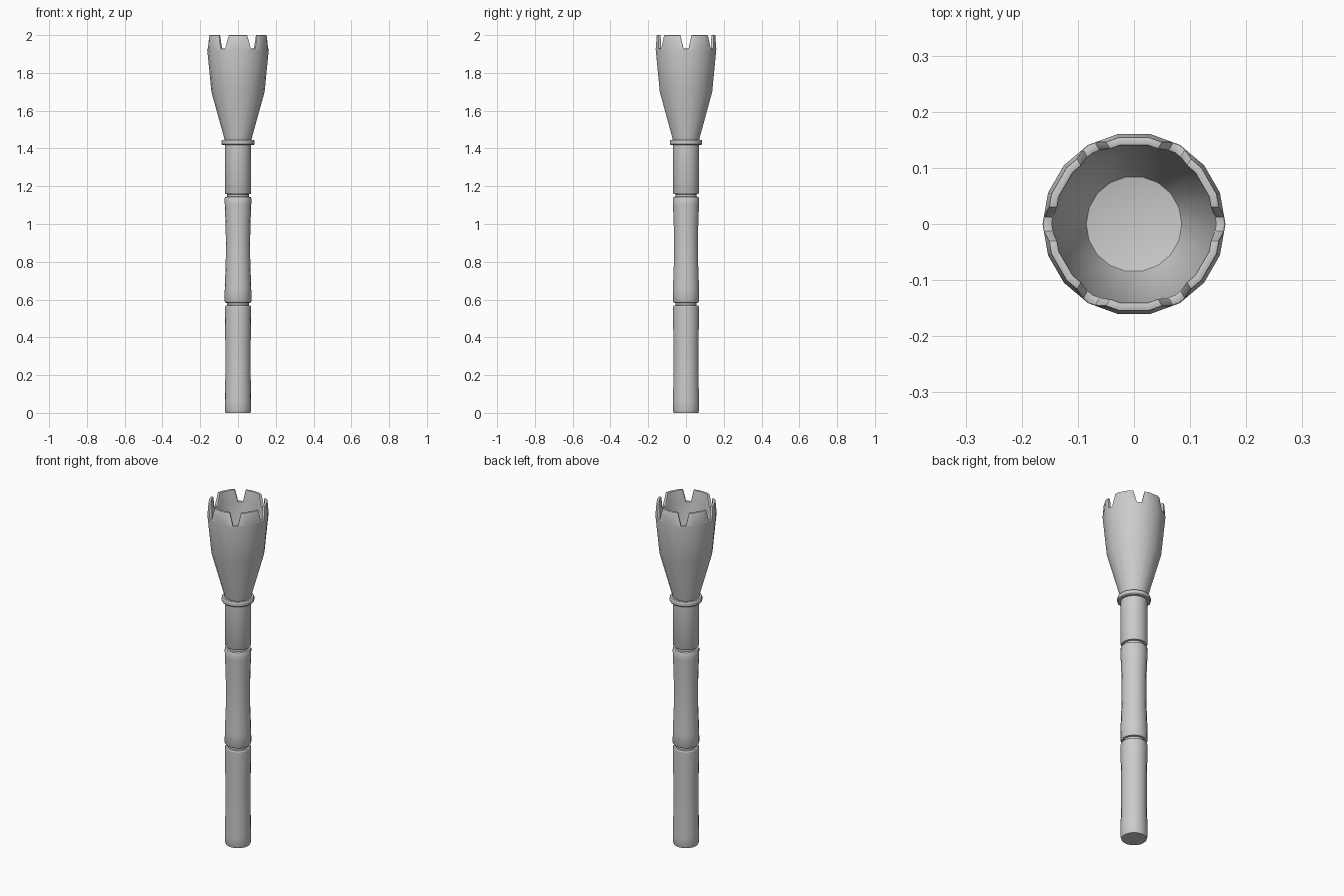
import bpy, bmesh
from math import cos, sin, pi, radians

if "Cube" in bpy.data.objects:
    bpy.data.objects.remove(bpy.data.objects["Cube"])

SIDES = 18


def finish(name, bm):
    bmesh.ops.recalc_face_normals(bm, faces=bm.faces)
    me = bpy.data.meshes.new(name)
    bm.to_mesh(me)
    bm.free()
    ob = bpy.data.objects.new(name, me)
    bpy.context.collection.objects.link(ob)
    return ob


def smooth(ob, angle=32):
    bpy.ops.object.select_all(action='DESELECT')
    ob.select_set(True)
    bpy.context.view_layer.objects.active = ob
    bpy.ops.object.shade_smooth_by_angle(angle=radians(angle))


def lathe(name, profile):
    """Revolve (radius, z) points and cap both ends."""
    bm = bmesh.new()
    rings = [[bm.verts.new((r * cos(2 * pi * i / SIDES), r * sin(2 * pi * i / SIDES), z))
              for i in range(SIDES)] for r, z in profile]
    for a, b in zip(rings, rings[1:]):
        for i in range(SIDES):
            j = (i + 1) % SIDES
            bm.faces.new((a[i], a[j], b[j], b[i]))
    bm.faces.new(rings[0])
    bm.faces.new(rings[-1])
    return finish(name, bm)


# Handle: three slightly waisted grips separated by grooves
handle = lathe("handle", [
    (0.066, 0), (0.070, 0.012), (0.070, 0.06), (0.067, 0.20), (0.067, 0.36), (0.070, 0.52),
    (0.070, 0.562), (0.066, 0.568), (0.057, 0.570), (0.057, 0.582), (0.067, 0.584),
    (0.071, 0.592), (0.070, 0.66), (0.065, 0.80), (0.064, 0.90), (0.066, 1.00),
    (0.070, 1.10), (0.071, 1.136), (0.067, 1.143), (0.057, 1.145), (0.057, 1.157),
    (0.067, 1.159), (0.070, 1.165), (0.070, 1.43)])
smooth(handle)

# Collar ring under the cup
collar = lathe("collar", [
    (0.066, 1.418), (0.083, 1.418), (0.087, 1.423), (0.087, 1.440),
    (0.083, 1.446), (0.066, 1.446)])
smooth(collar)

# Hollow cup
cup = lathe("cup", [
    (0.071, 1.44), (0.073, 1.455), (0.141, 1.70), (0.163, 1.925), (0.157, 2.0),
    (0.142, 2.0), (0.146, 1.925), (0.086, 1.62)])

# Six tapered rim notches
bm = bmesh.new()
for k in range(6):
    a = k * pi / 3
    ends = []
    for r in (0.11, 0.20):
        ends.append([bm.verts.new((r * cos(a) - t * sin(a), r * sin(a) + t * cos(a), z))
                     for t, z in ((-0.013, 1.928), (0.013, 1.928), (0.036, 2.03), (-0.036, 2.03))])
    for i in range(4):
        j = (i + 1) % 4
        bm.faces.new((ends[0][i], ends[0][j], ends[1][j], ends[1][i]))
    bm.faces.new(ends[0])
    bm.faces.new(ends[1])
cutter = finish("notch_cutter", bm)
cutter.hide_render = True

cut = cup.modifiers.new("notches", 'BOOLEAN')
cut.operation = 'DIFFERENCE'
cut.solver = 'EXACT'
cut.object = cutter
bev = cup.modifiers.new("soft_edges", 'BEVEL')
bev.width = 0.003
bev.segments = 2
bev.limit_method = 'ANGLE'
bev.angle_limit = radians(50)

# Bake the notches and remove the cutter
dg = bpy.context.evaluated_depsgraph_get()
baked = bpy.data.meshes.new_from_object(cup.evaluated_get(dg))
cup.modifiers.clear()
cup.data = baked
bpy.data.objects.remove(cutter)
smooth(cup)
